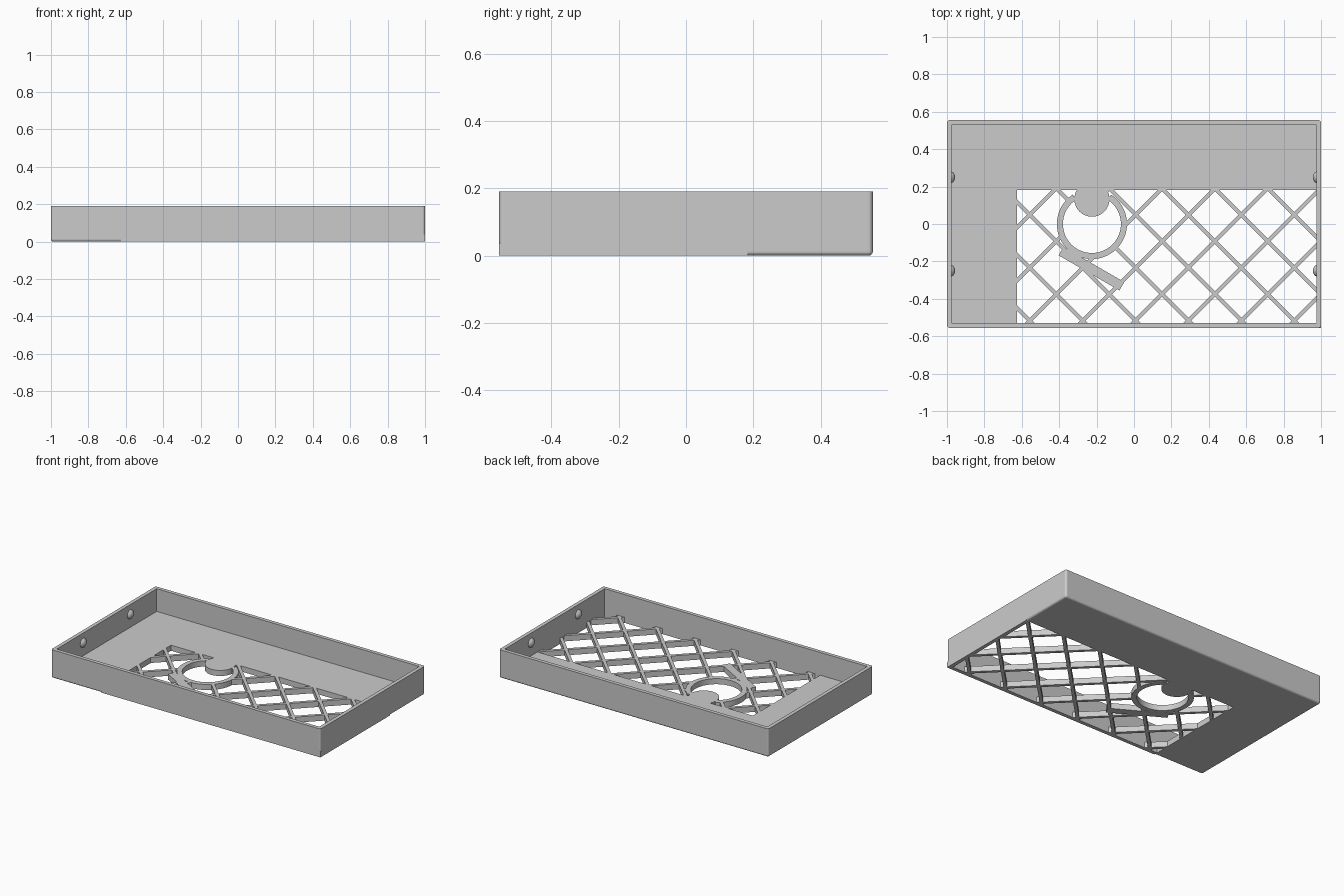
import bpy, bmesh, math
from mathutils import Matrix, Vector

if "Cube" in bpy.data.objects:
    bpy.data.objects.remove(bpy.data.objects["Cube"], do_unlink=True)

grey = bpy.data.materials.new("plain_grey")
grey.diffuse_color = (0.6, 0.6, 0.6, 1)
grey.use_nodes = True
grey.node_tree.nodes["Principled BSDF"].inputs["Base Color"].default_value = (0.6, 0.6, 0.6, 1)

L, W, H = 1.0, 0.555, 0.19           # half length, half width, height
WALL, FLOOR = 0.025, 0.0375
WX, WY = -0.625, 0.1825              # window's inner corner
CX, RIN, ROUT = -0.225, 0.155, 0.1875
PITCH, STRIP = 0.2 * math.sqrt(2), 0.021


def finish(name, bm):
    bmesh.ops.recalc_face_normals(bm, faces=bm.faces)
    me = bpy.data.meshes.new(name)
    bm.to_mesh(me)
    bm.free()
    me.materials.append(grey)
    ob = bpy.data.objects.new(name, me)
    bpy.context.collection.objects.link(ob)
    return ob


def add_box(bm, x0, x1, y0, y1, z0, z1, turn=0):
    m = (Matrix.Translation(((x0 + x1) / 2, (y0 + y1) / 2, (z0 + z1) / 2))
         @ Matrix.Rotation(turn, 4, 'Z') @ Matrix.Diagonal((x1 - x0, y1 - y0, z1 - z0, 1)))
    bmesh.ops.create_cube(bm, size=1, matrix=m)


def box(name, *dims):
    bm = bmesh.new()
    add_box(bm, *dims)
    return finish(name, bm)


def disc(name, x, y, r, z0, z1):
    bm = bmesh.new()
    bmesh.ops.create_cone(bm, cap_ends=True, segments=64, radius1=r, radius2=r, depth=z1 - z0,
                          matrix=Matrix.Translation((x, y, (z0 + z1) / 2)))
    return finish(name, bm)


def cut(ob, tool, op='DIFFERENCE'):
    """Apply a boolean and discard the tool."""
    mod = ob.modifiers.new("cut", 'BOOLEAN')
    mod.operation, mod.object, mod.solver = op, tool, 'EXACT'
    mod.use_self = True
    dg = bpy.context.evaluated_depsgraph_get()
    me = bpy.data.meshes.new_from_object(ob.evaluated_get(dg))
    ob.modifiers.clear()
    ob.data = me
    bpy.data.objects.remove(tool, do_unlink=True)


def smooth(ob):
    bpy.ops.object.select_all(action='DESELECT')
    ob.select_set(True)
    bpy.context.view_layer.objects.active = ob
    bpy.ops.object.shade_smooth_by_angle(angle=math.radians(35))


# Tray shell with rounded lower and upright edges
bm = bmesh.new()
add_box(bm, -L, L, -W, W, 0, H)
edges = [e for e in bm.edges if min(v.co.z for v in e.verts) < 0.01]
bmesh.ops.bevel(bm, geom=edges, offset=0.013, segments=4, profile=0.5, affect='EDGES')
tray = finish("tray", bm)
cut(tray, box("cavity", -L + WALL, L - WALL, -W + WALL, W - WALL, FLOOR, 1))
cut(tray, box("window", WX, 2, -2, WY, -1, FLOOR))

# Square-edged rails closing the tray below the walls beside the grille
bm = bmesh.new()
add_box(bm, WX, L, -W, -W + WALL, 0, FLOOR)
add_box(bm, L - WALL, L, -W + WALL, WY, 0, FLOOR)
finish("grille_rails", bm)

# Diagonal lattice, trimmed to the window and the ring
bm = bmesh.new()
for i in range(-8, 9):
    for turn in (45, -45):
        x = 0.15 + i * PITCH
        add_box(bm, x - 2, x + 2, -0.375 - STRIP / 2, -0.375 + STRIP / 2, 0, FLOOR,
                math.radians(turn))
lattice = finish("lattice", bm)
cut(lattice, box("trim", WX, L - WALL, -W + WALL, WY, -1, 1), 'INTERSECT')
cut(lattice, disc("opening", CX, 0, (RIN + ROUT) / 2, -1, 1))

# Open ring around the round opening
bm = bmesh.new()
steps = 56
a0, a1 = math.radians(123), math.radians(417)
rows = []
for i in range(steps + 1):
    a = a0 + (a1 - a0) * i / steps
    rows.append([bm.verts.new((CX + r * math.cos(a), r * math.sin(a), z))
                 for r, z in ((RIN, 0), (ROUT, 0), (ROUT, FLOOR), (RIN, FLOOR))])
for p, q in zip(rows, rows[1:]):
    for k in range(4):
        n = (k + 1) % 4
        bm.faces.new((p[k], p[n], q[n], q[k]))
bm.faces.new(rows[0])
bm.faces.new(rows[-1])
smooth(finish("opening_ring", bm))

# Round tab reaching from the floor into the opening
tab = disc("round_tab", CX, 0.133, 0.094, 0, FLOOR)
cut(tab, box("tab_trim", -1, 1, WY, 1, -1, 1))
smooth(tab)

# Slanted bar beneath the ring
box("slanted_bar", -0.415, -0.04, -0.265, -0.213, 0, FLOOR, math.radians(-30))

# Domed snap bumps on the end walls
for side, label in ((1, "left"), (-1, "right")):
    for y, end in ((0.25, "back"), (-0.25, "front")):
        bm = bmesh.new()
        bmesh.ops.create_uvsphere(bm, u_segments=24, v_segments=12, radius=0.035)
        bmesh.ops.bisect_plane(bm, geom=bm.verts[:] + bm.edges[:] + bm.faces[:], dist=1e-5,
                               plane_co=Vector((0, 0, 0)), plane_no=Vector((side, 0, 0)),
                               clear_outer=True)
        bmesh.ops.transform(bm, verts=bm.verts, matrix=Matrix.Translation(
            (side * (L - WALL + 0.016), y, 0.125)))
        smooth(finish(f"{label}_{end}_bump", bm))
